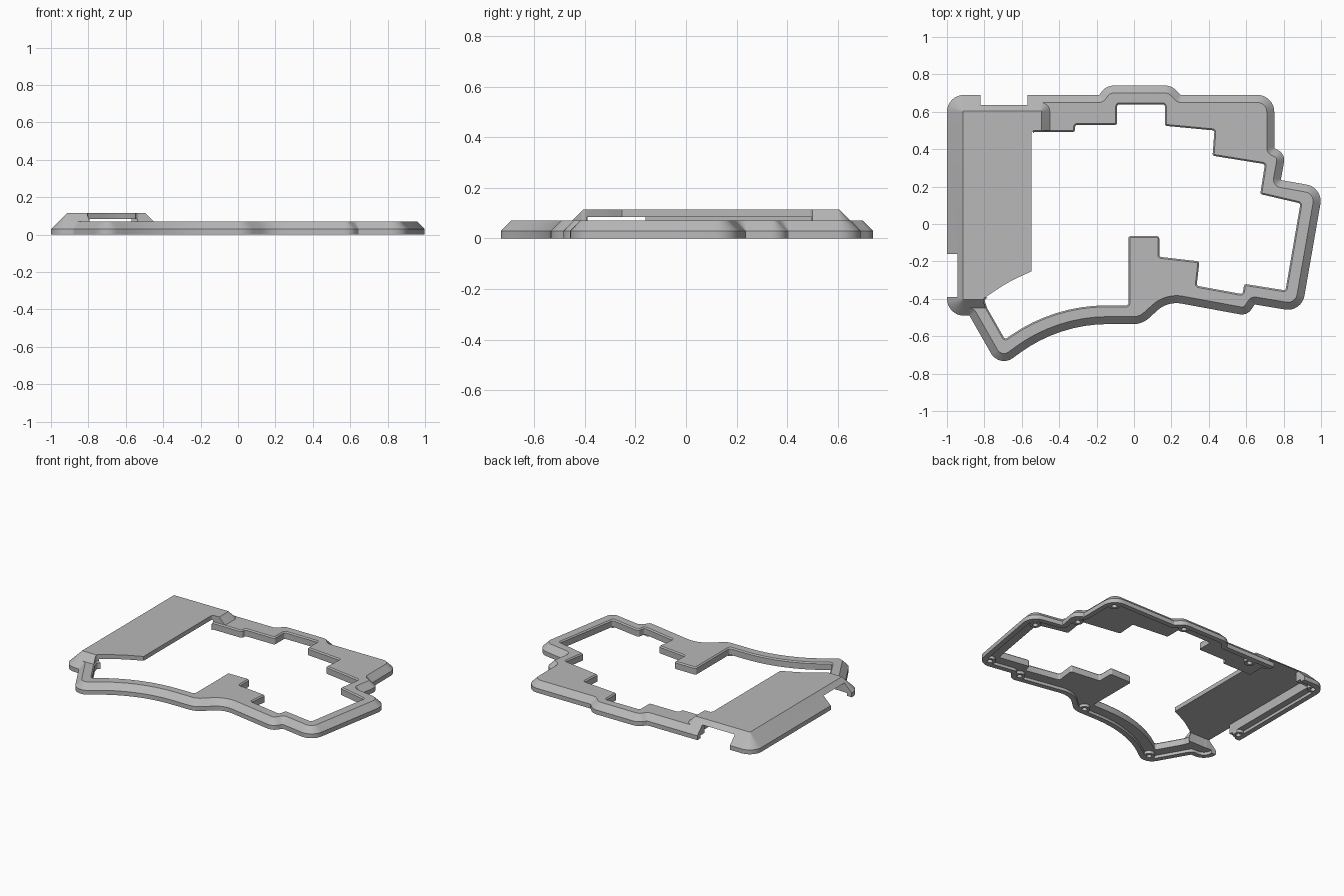
import bpy, bmesh, math
from mathutils import Vector

cube = bpy.data.objects.get("Cube")
if cube:
    bpy.data.objects.remove(cube)

# Material
gray = bpy.data.materials.new("case_gray")
gray.use_nodes = True
gray.diffuse_color = (0.48, 0.48, 0.48, 1)
bsdf = next(n for n in gray.node_tree.nodes if n.type == 'BSDF_PRINCIPLED')
bsdf.inputs["Base Color"].default_value = gray.diffuse_color


def rounded(corners, inset=0.0, steps=8):
    """Inset a clockwise outline of (x, y, radius) corners and round it."""
    pts = [Vector(c[:2]) for c in corners]
    path = []
    for i, p in enumerate(pts):
        a = (p - pts[i - 1]).normalized()
        b = (pts[(i + 1) % len(pts)] - p).normalized()
        na, nb = Vector((a.y, -a.x)), Vector((b.y, -b.x))   # inward normals
        miter = (na + nb) / (1 + na.dot(nb))
        turn = a.x * b.y - a.y * b.x
        convex = turn < 0
        r = max(corners[i][2] + (-inset if convex else inset), 0.002)
        side = 1 if convex else -1
        centre = p + miter * (inset + side * r)
        start = -na * side
        sweep = math.atan2(turn, a.dot(b))
        for k in range(steps + 1):
            t = sweep * k / steps
            c, s = math.cos(t), math.sin(t)
            path.append(centre + r * Vector((c * start.x - s * start.y,
                                             s * start.x + c * start.y)))
    return path


def loft(name, corners, levels):
    """Solid through (inset, z) levels of one outline."""
    bm = bmesh.new()
    rings = [[bm.verts.new((p.x, p.y, z)) for p in rounded(corners, d)]
             for d, z in levels]
    for low, high in zip(rings, rings[1:]):
        for i in range(len(low)):
            bm.faces.new((low[i - 1], low[i], high[i], high[i - 1]))
    bm.faces.new(rings[0])
    bm.faces.new(rings[-1])
    bmesh.ops.recalc_face_normals(bm, faces=bm.faces)
    mesh = bpy.data.meshes.new(name)
    bm.to_mesh(mesh)
    bm.free()
    obj = bpy.data.objects.new(name, mesh)
    mesh.materials.append(gray)
    bpy.context.collection.objects.link(obj)
    return obj


def rect(x0, x1, y0, y1, r=0.003):
    return [(x0, y1, r), (x1, y1, r), (x1, y0, r), (x0, y0, r)]


def combine(target, tool, operation):
    mod = target.modifiers.new("cut", 'BOOLEAN')
    mod.object, mod.operation, mod.solver = tool, operation, 'EXACT'
    bpy.context.view_layer.objects.active = target
    bpy.ops.object.modifier_apply(modifier=mod.name)
    bpy.data.objects.remove(tool)


S = 0.005   # sharp inner corner radius
outline = [
    (-1, .69, .09), (-.185, .69, S), (-.15, .74, .08), (.20, .74, .08),
    (.25, .69, S), (.75, .69, .09), (.75, .405, S), (.81, .375, .06),
    (.785, .235, S), (1.012, .195, .09), (.896, -.472, .09),
    (.645, -.43, S), (.605, -.49, .06), (.18, -.412, .15),
    (.045, -.535, .12), (-.40, -.535, .8), (-.72, -.77, .08),
    (-.88, -.49, S), (-1, -.49, .09)]

N = 0.012   # opening corner radius
opening = [
    (-.54, .493, N), (-.315, .493, N), (-.315, .53, N), (-.09, .53, N),
    (-.09, .64, N), (.165, .64, N), (.165, .525, N), (.43, .50, N),
    (.42, .365, N), (.70, .32, N), (.675, .16, N), (.89, .11, N),
    (.81, -.355, N), (.59, -.32, N), (.58, -.375, N), (.335, -.33, N),
    (.35, -.20, N), (.135, -.175, N), (.135, -.065, N), (-.03, -.065, N),
    (-.03, -.435, N), (-.43, -.435, .9), (-.69, -.617, N),
    (-.785, -.45, N), (-.80, -.405, N), (-.67, -.318, .8), (-.54, -.258, N)]

# Chamfered low frame and the taller cover on its right-hand side
case = loft("keyboard_case_frame", outline, [(0, 0), (0, .03), (.04, .07)])
cover = loft("raised_cover", rect(-1, -.41, -.49, .69, .09),
             [(0, 0), (0, .03), (.085, .115)])
combine(case, cover, 'UNION')

# Hollow underside
combine(case, loft("underside", outline, [(.035, -.1), (.035, .02)]), 'DIFFERENCE')

# Screw bosses and their holes
screws = [(-.94, .63), (-.95, -.11), (-.42, .63), (.17, .69), (.69, .63),
          (.74, .33), (.92, .13), (.845, -.405), (.58, -.43), (.0, -.485),
          (-.69, -.675)]
for radius, top, bottom, op in ((.036, .03, 0, 'UNION'),
                                (.017, .05, -.1, 'DIFFERENCE')):
    for x, y in screws:
        disc = rect(x - radius, x + radius, y - radius, y + radius, radius * .99)
        combine(case, loft("boss", disc, [(0, bottom), (0, top)]), op)

# Space under the cover, side slot, rear port notch
for box in (rect(-.92, -.54, -.392, .61), rect(-1.1, -.9, -.39, -.16),
            rect(-.82, -.57, .59, .8)):
    combine(case, loft("slot", box, [(0, -.1), (0, .085)]), 'DIFFERENCE')

# Stepped key opening with a softened upper edge
combine(case, loft("key_opening", opening,
                   [(0, -.1), (0, .062), (-.008, .0701), (-.008, .2)]), 'DIFFERENCE')

bpy.ops.object.select_all(action='DESELECT')
case.select_set(True)
bpy.context.view_layer.objects.active = case
bpy.ops.object.shade_smooth_by_angle(angle=math.radians(25))
